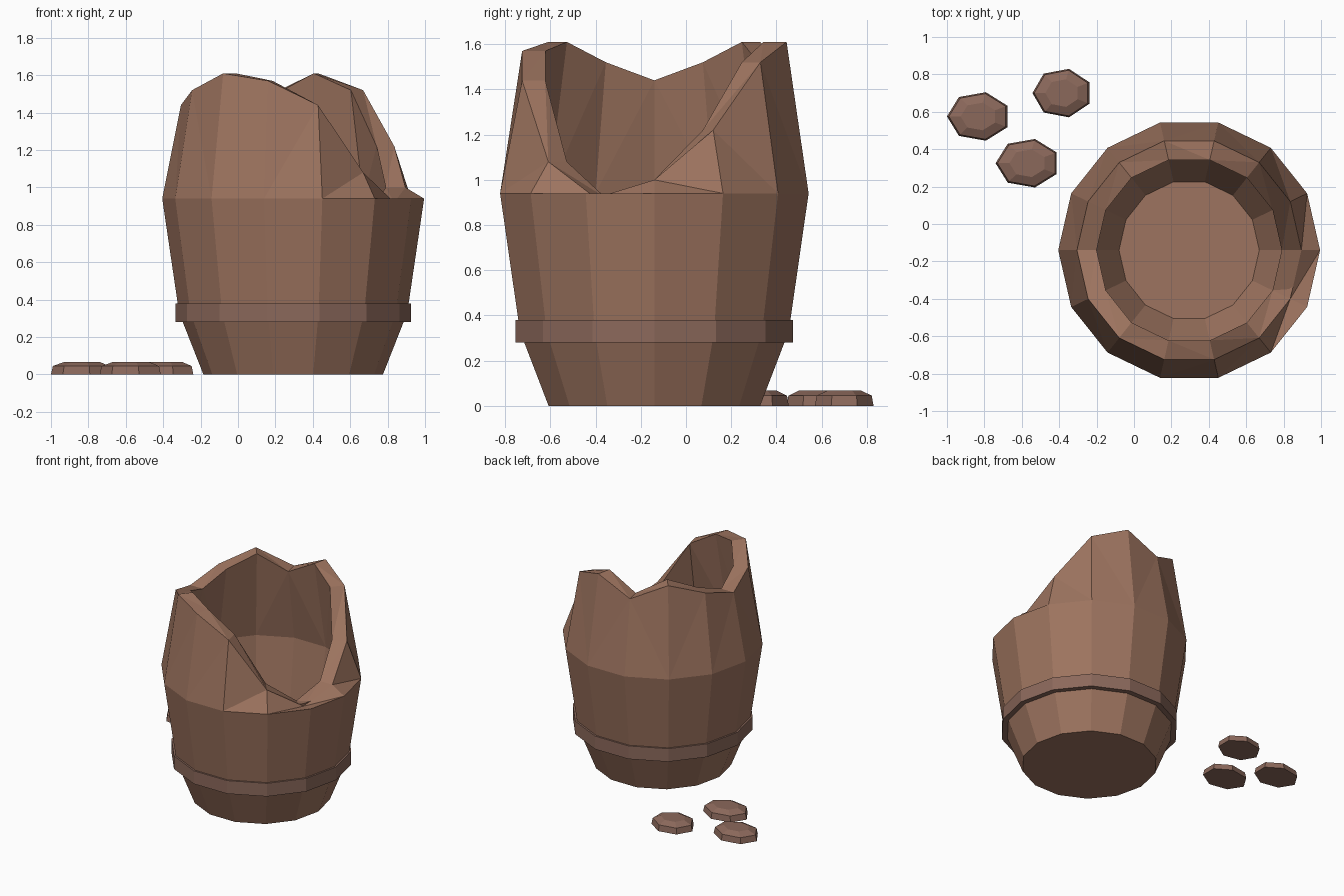
import bpy, bmesh
from math import cos, sin, pi

if "Cube" in bpy.data.objects:
    bpy.data.objects.remove(bpy.data.objects["Cube"])


def material(name, rgb):
    m = bpy.data.materials.new(name)
    m.diffuse_color = (*rgb, 1)
    m.use_nodes = True
    m.node_tree.nodes["Principled BSDF"].inputs["Base Color"].default_value = m.diffuse_color
    return m


def lathe(name, rings, sides, centre, mat, scale=(1, 1), start=0.0, caps=True):
    """Join rings of (radius, height or list of heights) into a flat-shaded shell."""
    bm = bmesh.new()
    loops = []
    for r, z in rings:
        zs = z if isinstance(z, list) else [z] * sides
        loop = []
        for k in range(sides):
            a = start + 2 * pi * k / sides
            loop.append(bm.verts.new((r * scale[0] * cos(a), r * scale[1] * sin(a), zs[k])))
        loops.append(loop)
    pairs = list(zip(loops, loops[1:]))
    if caps:
        bm.faces.new(loops[0][::-1])
        bm.faces.new(loops[-1])
    else:
        pairs.append((loops[-1], loops[0]))
    for lo, hi in pairs:
        for k in range(sides):
            j = (k + 1) % sides
            bm.faces.new((lo[k], lo[j], hi[j], hi[k]))
    # split the uneven faces along the short diagonal
    quads = [f for f in bm.faces if len(f.verts) == 4]
    bmesh.ops.triangulate(bm, faces=quads, quad_method='SHORT_EDGE')
    bmesh.ops.recalc_face_normals(bm, faces=bm.faces)
    mesh = bpy.data.meshes.new(name)
    bm.to_mesh(mesh)
    bm.free()
    mesh.materials.append(mat)
    ob = bpy.data.objects.new(name, mesh)
    ob.location = (centre[0], centre[1], 0)
    bpy.context.collection.objects.link(ob)
    return ob


clay = material("clay", (0.34, 0.175, 0.115))
dark_clay = material("dark_clay", (0.26, 0.14, 0.105))
pot_centre = (0.295, -0.14)

# broken pot: outer wall up to the jagged rim, then the inner wall down to the floor
rim = [1.00, 1.22, 1.52, 1.61, 1.49, 1.61, 1.52,
       1.44, 1.52, 1.61, 1.57, 1.44, 1.08, 0.92]
lathe("broken_pot",
      [(0.48, 0), (0.61, 0.33), (0.70, 0.94), (0.60, rim),
       (0.495, rim), (0.60, 0.94), (0.51, 0.35), (0.375, 0.10)],
      14, pot_centre, clay)

# raised band around the lower body
lathe("pot_band", [(0.57, 0.28), (0.63, 0.28), (0.63, 0.38), (0.57, 0.38)],
      14, pot_centre, dark_clay, caps=False)

# flat shards lying behind and to the left
for i, (x, y, rx) in enumerate([(-0.83, 0.575, 0.17), (-0.383, 0.70, 0.16), (-0.568, 0.325, 0.172)]):
    lathe(f"shard_{i + 1}", [(1, 0), (0.94, 0.045), (0.57, 0.068)],
          7, (x, y), dark_clay, scale=(rx, 0.133), start=pi)
